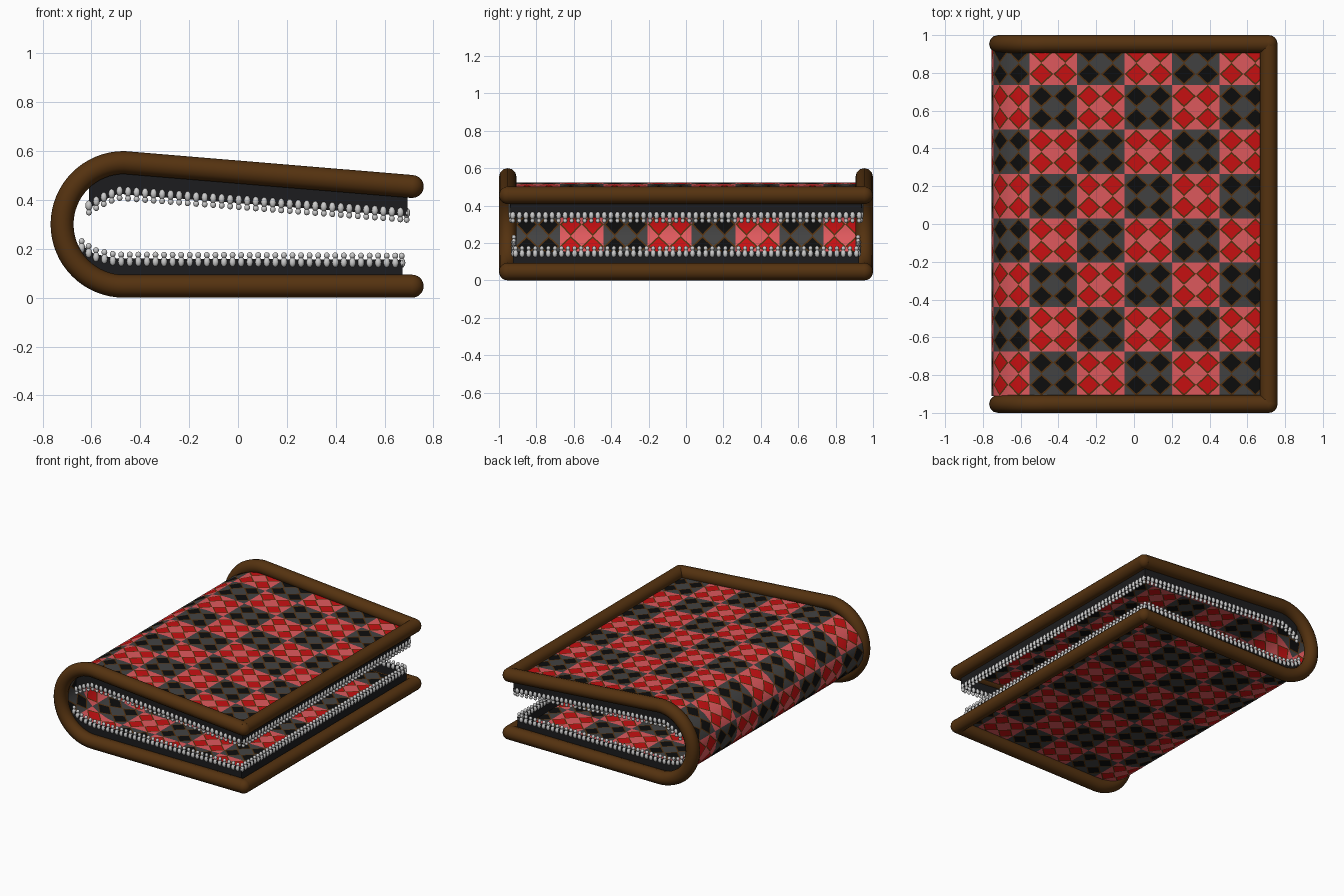
import bpy, bmesh, math
from mathutils import Vector, Matrix

if "Cube" in bpy.data.objects:
    bpy.data.objects.remove(bpy.data.objects["Cube"])


def material(name, rgb):
    m = bpy.data.materials.new(name)
    m.diffuse_color = (*rgb, 1)
    m.use_nodes = True
    m.node_tree.nodes["Principled BSDF"].inputs["Base Color"].default_value = m.diffuse_color
    return m


BROWN = material("brown", (0.09, 0.032, 0.005))
RED = material("red", (0.58, 0.005, 0.006))
PINK = material("light_red", (0.74, 0.10, 0.11))
BLACK = material("black", (0.004, 0.004, 0.004))
GREY = material("dark_grey", (0.055, 0.055, 0.055))
TAPE = material("tape_black", (0.012, 0.012, 0.013))


def finish(bm, name, mats=(), smooth=False):
    me = bpy.data.meshes.new(name)
    for f in bm.faces:
        f.smooth = smooth
    bm.to_mesh(me)
    bm.free()
    for m in mats:
        me.materials.append(m)
    ob = bpy.data.objects.new(name, me)
    bpy.context.collection.objects.link(ob)
    return ob


def walk(pts, dist):
    """Point at a given distance along a polyline."""
    for a, b in zip(pts, pts[1:]):
        d = (b - a).length
        if dist <= d:
            return a.lerp(b, dist / d)
        dist -= d
    return pts[-1].copy()


def length(pts):
    return sum((b - a).length for a, b in zip(pts, pts[1:]))


def u_profile(right, z_top_right, cx, cz, a, b, n=32):
    """Sideways U: top edge, rounded spine, bottom edge."""
    arc = [Vector((cx - a * math.sin(t), 0, cz + b * math.cos(t)))
           for t in (math.pi * i / n for i in range(n + 1))]
    return [Vector((right, 0, z_top_right))] + arc + [Vector((right, 0, cz - b))]


# Patchwork fabric: checker of squares, each holding 2 x 2 bordered diamonds
prof = u_profile(0.705, 0.44, -0.45, 0.2975, 0.305, 0.2275)
NU, NV, Y0, DV = 25, 16, -0.91, 0.1175
DU = length(prof) / NU
bm = bmesh.new()


def fabric_vert(u, v):
    p = walk(prof, u * DU)
    return bm.verts.new((p.x, Y0 + v * DV, p.z))


TIPS = [(0, -1), (1, 0), (0, 1), (-1, 0)]
CORNERS = [(1, -1), (1, 1), (-1, 1), (-1, -1)]
for i in range(NU):
    for j in range(NV):
        red = (i // 2 + j // 2) % 2
        at = lambda p, r: fabric_vert(i + 0.5 + p[0] * r, j + 0.5 + p[1] * r)
        outer = [at(t, 0.5) for t in TIPS]
        inner = [at(t, 0.41) for t in TIPS]
        mid = at((0, 0), 0)
        for k in range(4):
            n = (k + 1) % 4
            corner = at(CORNERS[k], 0.5)
            for verts, mi in (((mid, inner[k], inner[n]), 1 if red else 3),
                              ((inner[k], outer[k], outer[n], inner[n]), 0),
                              ((outer[k], corner, outer[n]), 2 if red else 4)):
                bm.faces.new(verts).material_index = mi
bmesh.ops.remove_doubles(bm, verts=bm.verts, dist=1e-4)
bmesh.ops.recalc_face_normals(bm, faces=bm.faces)
bm.faces.ensure_lookup_table()
if bm.faces[0].normal.z < 0:
    bmesh.ops.reverse_faces(bm, faces=bm.faces)
finish(bm, "patchwork_fabric", (BROWN, RED, PINK, BLACK, GREY), True)

# Brown piping: U shaped sides, straight opening edges, round corners
R, YP, XP = 0.047, 0.953, 0.713


def pipe(name, pts):
    cu = bpy.data.curves.new(name, 'CURVE')
    cu.dimensions = '3D'
    cu.bevel_depth = R
    cu.bevel_resolution = 4
    cu.use_fill_caps = True
    sp = cu.splines.new('POLY')
    sp.points.add(len(pts) - 1)
    for q, p in zip(sp.points, pts):
        q.co = (*p, 1)
    cu.materials.append(BROWN)
    bpy.context.collection.objects.link(bpy.data.objects.new(name, cu))


edge = u_profile(XP, 0.455, -0.467, 0.3, 0.253, 0.253)
for side, y in (("front", -YP), ("back", YP)):
    pipe(side + "_piping", [p + Vector((0, y, 0)) for p in edge])
for side, z in (("upper", 0.455), ("lower", R)):
    pipe(side + "_edge_piping", [(XP, -YP, z), (XP, YP, z)])
    for end, y in (("front", -YP), ("back", YP)):
        bm = bmesh.new()
        bmesh.ops.create_uvsphere(bm, u_segments=16, v_segments=10, radius=R,
                                  matrix=Matrix.Translation((XP, y, z)))
        finish(bm, f"{side}_{end}_piping_corner", (BROWN,), True)


# Zip halves: tape wall plus a row of teeth; rows are x, outer z, inner z
def zip_half(name, rows, y, s):
    path = [(x, -y, a, b) for x, a, b in rows] + \
           [(x, y, a, b) for x, a, b in reversed(rows)]
    bm = bmesh.new()
    cols = [(bm.verts.new((x, v, a)), bm.verts.new((x, v, b))) for x, v, a, b in path]
    for c, d in zip(cols, cols[1:]):
        bm.faces.new((c[0], d[0], d[1], c[1]))
    tape = finish(bm, name + "_zip_tape", (TAPE,))
    mod = tape.modifiers.new("thickness", 'SOLIDIFY')
    mod.thickness = 0.012
    mod.offset = 0

    line = [Vector((x, v, b)) for x, v, a, b in path]
    total = length(line)
    count = round(total / 0.035)
    bm = bmesh.new()
    for i in range(count + 1):
        p = walk(line, total * i / count)
        # wide body gripping the tape, small rounded tip facing the opening
        for dz, sx, sz in ((-0.012, 0.015, 0.021), (0.016, 0.012, 0.013)):
            m = Matrix.Translation(p + Vector((0, 0, s * dz))) @ Matrix.Diagonal((sx, sx, sz, 1))
            bmesh.ops.create_uvsphere(bm, u_segments=8, v_segments=6, radius=1, matrix=m)
    finish(bm, name + "_zip_teeth", (), True)


zip_half("lower", [(-0.64, 0.15, 0.215), (-0.59, 0.10, 0.18),
                   (-0.50, 0.06, 0.16), (0.67, 0.06, 0.155)], 0.92, 1)
zip_half("upper", [(-0.61, 0.46, 0.365), (-0.56, 0.50, 0.395),
                   (-0.49, 0.53, 0.425), (0.69, 0.44, 0.335)], 0.935, -1)
